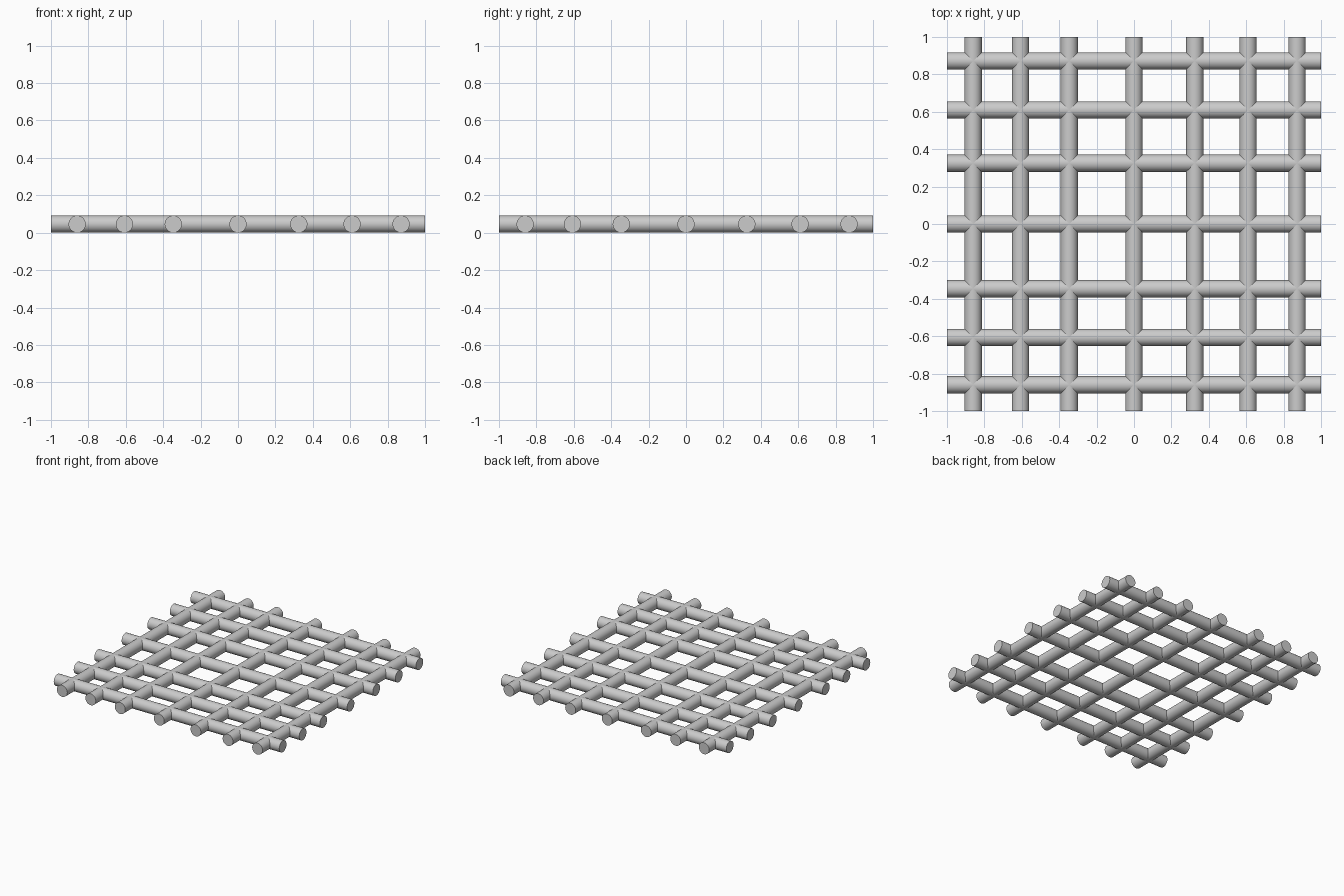
import bpy
from math import pi

if "Cube" in bpy.data.objects:
    bpy.data.objects.remove(bpy.data.objects["Cube"])

RADIUS = 0.046
LENGTH = 2.0
OFFSETS = [-0.86, -0.607, -0.346, 0.0, 0.325, 0.61, 0.872]  # same spacing both ways


def rod(name, location, rotation):
    """Round bar lying flat on the ground plane."""
    bpy.ops.mesh.primitive_cylinder_add(
        vertices=32, radius=RADIUS, depth=LENGTH,
        end_fill_type='TRIFAN', location=location, rotation=rotation)
    obj = bpy.context.object
    obj.name = name
    bpy.ops.object.shade_smooth_by_angle()
    return obj


for i, d in enumerate(OFFSETS, 1):
    # bars running front to back
    rod(f"lengthwise_bar_{i}", (d, 0, RADIUS), (pi / 2, 0, 0))
    # bars running left to right
    rod(f"crosswise_bar_{i}", (0, d, RADIUS), (0, pi / 2, 0))
